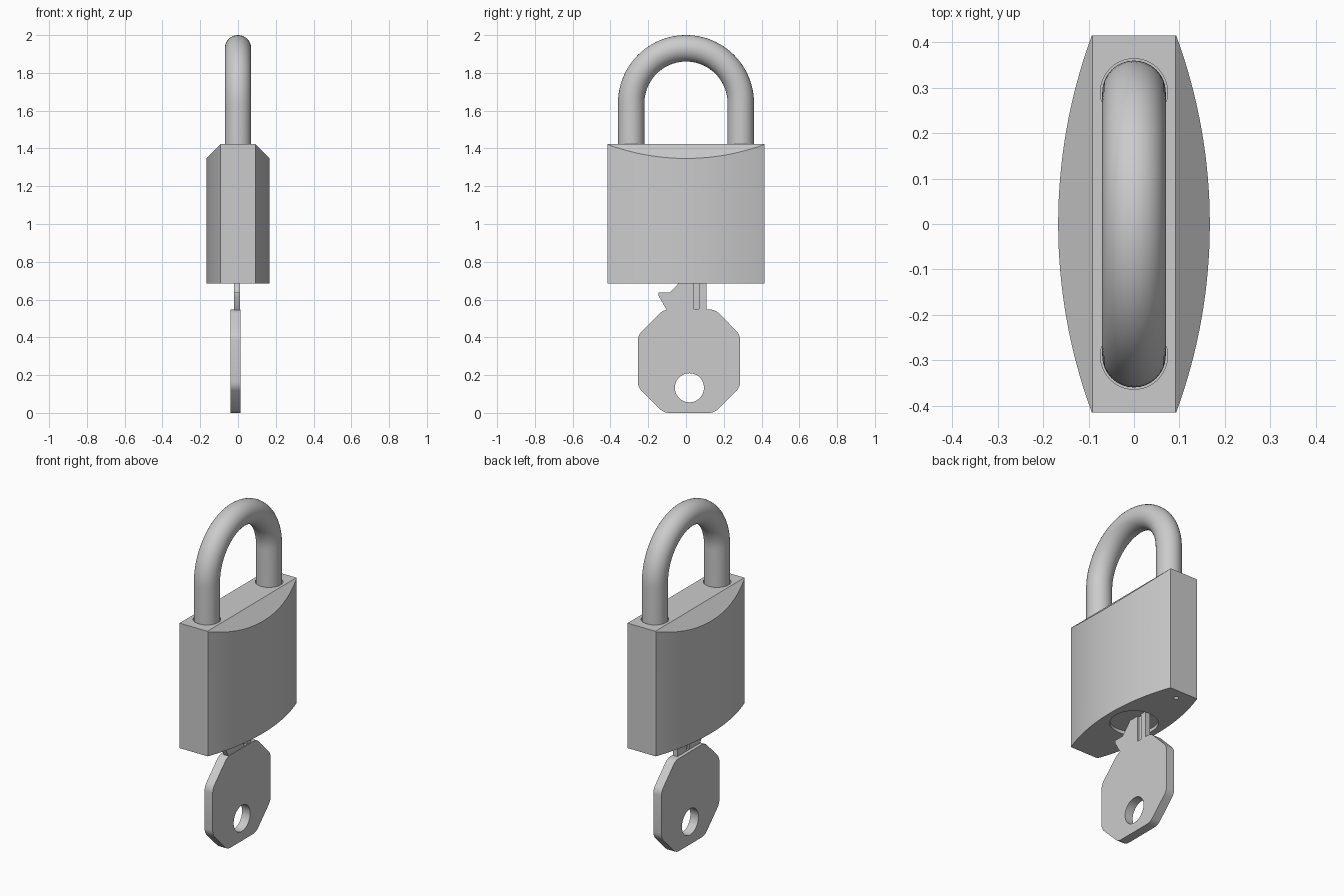
import bpy, bmesh, math
from mathutils import Vector

if "Cube" in bpy.data.objects:
    bpy.data.objects.remove(bpy.data.objects["Cube"])


def finish(name, bm):
    bmesh.ops.recalc_face_normals(bm, faces=bm.faces)
    me = bpy.data.meshes.new(name)
    bm.to_mesh(me)
    bm.free()
    ob = bpy.data.objects.new(name, me)
    bpy.context.collection.objects.link(ob)
    return ob


def extrude(points, direction):
    bm = bmesh.new()
    face = bm.faces.new([bm.verts.new(p) for p in points])
    ext = bmesh.ops.extrude_face_region(bm, geom=[face], use_keep_orig=True)
    verts = [g for g in ext["geom"] if isinstance(g, bmesh.types.BMVert)]
    bmesh.ops.translate(bm, verts=verts, vec=direction)
    return bm


def plate(name, outline, x0, x1, rounding=0.0):
    bm = extrude([(x0, y, z) for y, z in outline], (x1 - x0, 0, 0))
    if rounding:
        edges = [e for e in bm.edges if abs(e.verts[0].co.x - e.verts[1].co.x) > 1e-4]
        bmesh.ops.bevel(bm, geom=edges, offset=rounding, segments=4, profile=0.5, affect='EDGES')
    return finish(name, bm)


def cut(ob, cutter):
    mod = ob.modifiers.new("cut", 'BOOLEAN')
    mod.operation, mod.solver, mod.object = 'DIFFERENCE', 'EXACT', cutter
    bpy.context.view_layer.objects.active = ob
    bpy.ops.object.modifier_apply(modifier=mod.name)
    bpy.data.objects.remove(cutter)


def cyl(r, depth, loc, rot=(0, 0, 0), n=48):
    bpy.ops.mesh.primitive_cylinder_add(vertices=n, radius=r, depth=depth, location=loc, rotation=rot)
    return bpy.context.object


def box(loc, size):
    bpy.ops.mesh.primitive_cube_add(size=1, location=loc)
    ob = bpy.context.object
    ob.scale = size
    return ob


def smooth(ob):
    bpy.ops.object.select_all(action='DESELECT')
    ob.select_set(True)
    bpy.context.view_layer.objects.active = ob
    bpy.ops.object.shade_smooth_by_angle(angle=math.radians(30))


# Body: bowed lens profile, extruded up, with sloping cuts along the top
HALF_L, HALF_W, END_W, Z0, Z1 = 0.415, 0.167, 0.093, 0.685, 1.423
sag = HALF_W - END_W
R = (HALF_L ** 2 + sag ** 2) / (2 * sag)
N = 32
side = []
for i in range(N + 1):
    y = -HALF_L + 2 * HALF_L * i / N
    side.append((HALF_W - R + math.sqrt(R * R - y * y), y, Z0))
outline = side + [(-x, -y, z) for x, y, z in side]
bm = extrude(outline, (0, 0, Z1 - Z0))
for s in (1, -1):
    cutgeo = bmesh.ops.bisect_plane(bm, geom=bm.verts[:] + bm.edges[:] + bm.faces[:], dist=1e-6,
                                    plane_co=(s * 0.091, 0, Z1), plane_no=Vector((s, 0, 1)).normalized(),
                                    clear_outer=True)
    edges = [g for g in cutgeo["geom_cut"] if isinstance(g, bmesh.types.BMEdge)]
    bmesh.ops.holes_fill(bm, edges=edges, sides=0)
body = finish("lock_body", bm)

# Shackle sockets, keyway recess and drain hole
for y in (-0.29, 0.29):
    cut(body, cyl(0.074, 0.1, (0, y, Z1)))
cut(body, cyl(0.13, 0.04, (0, 0, Z0), n=64))
cut(body, cyl(0.013, 0.1, (0, 0.35, Z0), n=24))
smooth(body)

# Shackle: round bar swept along a U path
SEG, SIDES, RAD, BAR, ZC = 48, 32, 0.29, 0.07, 1.64
path = [((0.0, RAD, 1.36), 0.0)]
for i in range(SEG + 1):
    a = math.pi * i / SEG
    path.append(((0, RAD * math.cos(a), ZC + RAD * math.sin(a)), a))
path.append(((0, -RAD, 1.36), math.pi))
bm = bmesh.new()
rings = []
for c, a in path:
    out = Vector((0, math.cos(a), math.sin(a)))
    ring = []
    for k in range(SIDES):
        t = 2 * math.pi * k / SIDES
        ring.append(bm.verts.new(Vector(c) + BAR * (math.cos(t) * out + Vector((math.sin(t), 0, 0)))))
    rings.append(ring)
for r0, r1 in zip(rings, rings[1:]):
    for k in range(SIDES):
        j = (k + 1) % SIDES
        bm.faces.new((r0[k], r0[j], r1[j], r1[k]))
bm.faces.new(rings[0])
bm.faces.new(rings[-1])
smooth(finish("shackle", bm))

# Key bow: octagonal plate with a ring hole
bow = plate("key_bow", [(-0.118, 0), (0.150, 0), (0.287, 0.137), (0.287, 0.413), (0.155, 0.547),
                        (-0.118, 0.547), (-0.255, 0.410), (-0.255, 0.137)], -0.04, 0.013, 0.025)
cut(bow, cyl(0.077, 0.3, (0, 0.018, 0.133), (0, math.pi / 2, 0)))
smooth(bow)

# Key blade: toothed strip with a groove on each side
blade = plate("key_blade", [(-0.10, 0.54), (0.108, 0.54), (0.108, 0.71), (-0.02, 0.71), (-0.04, 0.685),
                            (-0.085, 0.637), (-0.145, 0.637), (-0.145, 0.62)], -0.02, 0.01)
cut(blade, box((0.01, 0.055, 0.64), (0.024, 0.03, 0.18)))
cut(blade, box((-0.02, 0.01, 0.64), (0.024, 0.03, 0.18)))
smooth(blade)
